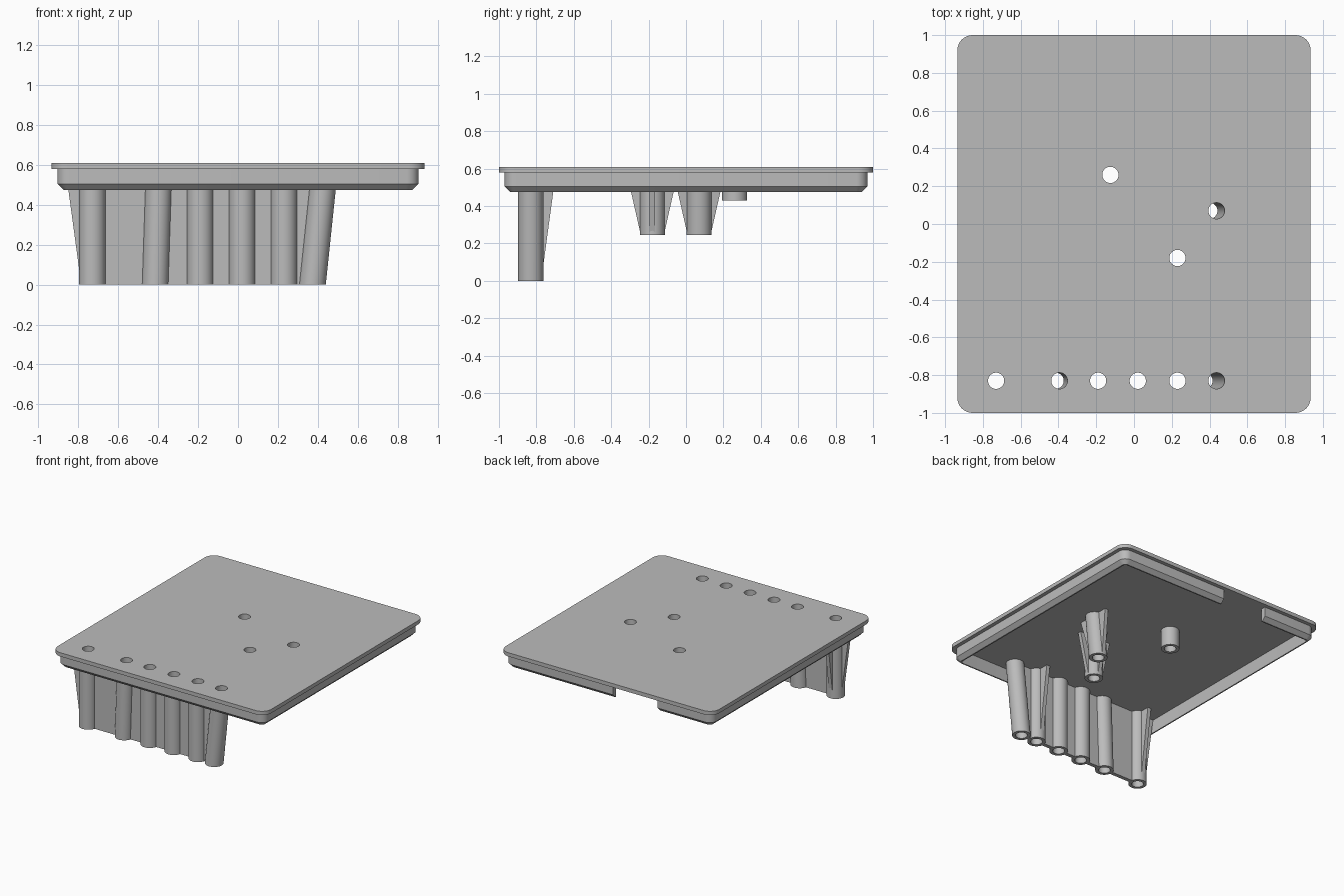
import bpy, bmesh
from math import pi, cos, sin

if "Cube" in bpy.data.objects:
    bpy.data.objects.remove(bpy.data.objects["Cube"], do_unlink=True)

grey = bpy.data.materials.new("plain_grey")
grey.use_nodes = True
grey.diffuse_color = (0.5, 0.5, 0.5, 1)
grey.node_tree.nodes["Principled BSDF"].inputs["Base Color"].default_value = (0.5, 0.5, 0.5, 1)

TOP, FLOOR, EMBED = 0.61, 0.58, 0.592
TUBE_R, BORE_R, RIB = 0.067, 0.043, 0.03
ROW_Y = -0.83


def make_object(name, bm):
    bmesh.ops.recalc_face_normals(bm, faces=bm.faces)
    mesh = bpy.data.meshes.new(name)
    bm.to_mesh(mesh)
    bm.free()
    mesh.materials.append(grey)
    ob = bpy.data.objects.new(name, mesh)
    bpy.context.collection.objects.link(ob)
    return ob


def loft(bm, loops, closed=False):
    """Skin a list of equal point loops; cap the ends or join them in a ring."""
    rings = [[bm.verts.new(p) for p in loop] for loop in loops]
    pairs = list(zip(rings, rings[1:]))
    if closed:
        pairs.append((rings[-1], rings[0]))
    for a, b in pairs:
        for i in range(len(a)):
            j = (i + 1) % len(a)
            bm.faces.new((a[i], a[j], b[j], b[i]))
    if not closed:
        bm.faces.new(rings[0])
        bm.faces.new(rings[-1])


def rounded_rect(hx, hy, r, z, steps=8):
    points = []
    for k, (sx, sy) in enumerate(((1, 1), (-1, 1), (-1, -1), (1, -1))):
        for s in range(steps + 1):
            a = (k + s / steps) * pi / 2
            points.append((sx * (hx - r) + r * cos(a), sy * (hy - r) + r * sin(a), z))
    return points


def lean_x(post, z):
    """Centre of a post at height z; lean is the x run per unit of height."""
    return post["x"] - post["lean"] * (TOP - z)


def post_loop(post, r, z, n=40):
    return [(lean_x(post, z) + r * cos(2 * pi * i / n),
             post["y"] + r * sin(2 * pi * i / n), z) for i in range(n)]


def box(x0, x1, y0, y1, z0, z1):
    bm = bmesh.new()
    loft(bm, [[(x0, y0, z), (x1, y0, z), (x1, y1, z), (x0, y1, z)] for z in (z0, z1)])
    return bm


def cut(ob, cutter):
    mod = ob.modifiers.new("cut", "BOOLEAN")
    mod.operation, mod.solver, mod.object = "DIFFERENCE", "EXACT", cutter
    bpy.ops.object.select_all(action="DESELECT")
    ob.select_set(True)
    bpy.context.view_layer.objects.active = ob
    bpy.ops.object.modifier_apply(modifier=mod.name)


# Posts: top position, lean, lower end, and directions of their ribs
def post(name, x, y, lean, bottom, ribs):
    return dict(name=name, x=x, y=y, lean=lean, bottom=bottom, ribs=ribs)


L, R, F, B = (-1, 0), (1, 0), (0, -1), (0, 1)
posts = [
    post("row_post_1", -0.73, ROW_Y, 0, 0, [L, B]),
    post("row_post_2", -0.395, ROW_Y, 0.033, 0, []),
    post("row_post_3", -0.19, ROW_Y, 0, 0, []),
    post("row_post_4", 0.02, ROW_Y, 0, 0, []),
    post("row_post_5", 0.23, ROW_Y, 0, 0, [B]),
    post("row_post_6", 0.437, ROW_Y, 0.105, 0, []),
    post("middle_post", 0.23, -0.18, 0, 0.245, [L, R, F, B]),
    post("side_post", 0.437, 0.07, 0.105, 0.245, [F, B]),
    post("short_post", -0.125, 0.26, 0, 0.43, []),
]

# Bore cutters, joined in one helper
bm = bmesh.new()
for p in posts:
    loft(bm, [post_loop(p, BORE_R, z) for z in (-0.1, 0.7)])
bores = make_object("bore_cutter", bm)
bores.hide_render = True

# Top plate
bm = bmesh.new()
loft(bm, [rounded_rect(0.935, 1, 0.08, z) for z in (FLOOR, TOP)])
plate = make_object("top_plate", bm)
cut(plate, bores)
parts = [plate]

# Locating rim with a chamfered lower edge and a notch at the back
bm = bmesh.new()
section = ((0.03, EMBED), (0.03, 0.505), (0.06, 0.475), (0.07, 0.475), (0.07, EMBED))
loft(bm, [rounded_rect(0.935 - d, 1 - d, 0.09 - d, z) for d, z in section], closed=True)
rim = make_object("locating_rim", bm)
notch = make_object("notch_cutter", box(-0.43, -0.04, 0.85, 1.1, 0.4, FLOOR))
notch.hide_render = True
cut(rim, notch)
parts.append(rim)

# Hollow posts and their tapered ribs
for p in posts:
    bm = bmesh.new()
    loft(bm, [post_loop(p, TUBE_R, z) for z in (p["bottom"], EMBED)])
    tube = make_object(p["name"], bm)
    cut(tube, bores)
    parts.append(tube)
    long_post = p["bottom"] == 0
    low, reach = (0.06, 0.136) if long_post else (0.255, 0.14)
    for n, (dx, dy) in enumerate(p["ribs"]):
        outline = ((0.052, low), (0.064, low), (reach, EMBED), (0.052, EMBED))
        bm = bmesh.new()
        loft(bm, [[(lean_x(p, z) + dx * r - dy * s, p["y"] + dy * r + dx * s, z)
                   for r, z in outline] for s in (-RIB / 2, RIB / 2)])
        parts.append(make_object(p["name"] + "_rib_" + str(n + 1), bm))

# Web joining the row of posts
bm = bmesh.new()
first, last = posts[0], posts[5]
loft(bm, [[(lean_x(first, z), ROW_Y - RIB / 2, z), (lean_x(last, z), ROW_Y - RIB / 2, z),
           (lean_x(last, z), ROW_Y + RIB / 2, z), (lean_x(first, z), ROW_Y + RIB / 2, z)]
          for z in (0, EMBED)])
web = make_object("row_web", bm)
cut(web, bores)
parts.append(web)

for helper in (bores, notch):
    bpy.data.objects.remove(helper, do_unlink=True)

bpy.ops.object.select_all(action="DESELECT")
for ob in parts:
    ob.select_set(True)
bpy.context.view_layer.objects.active = plate
bpy.ops.object.shade_smooth_by_angle(angle=pi / 6)
